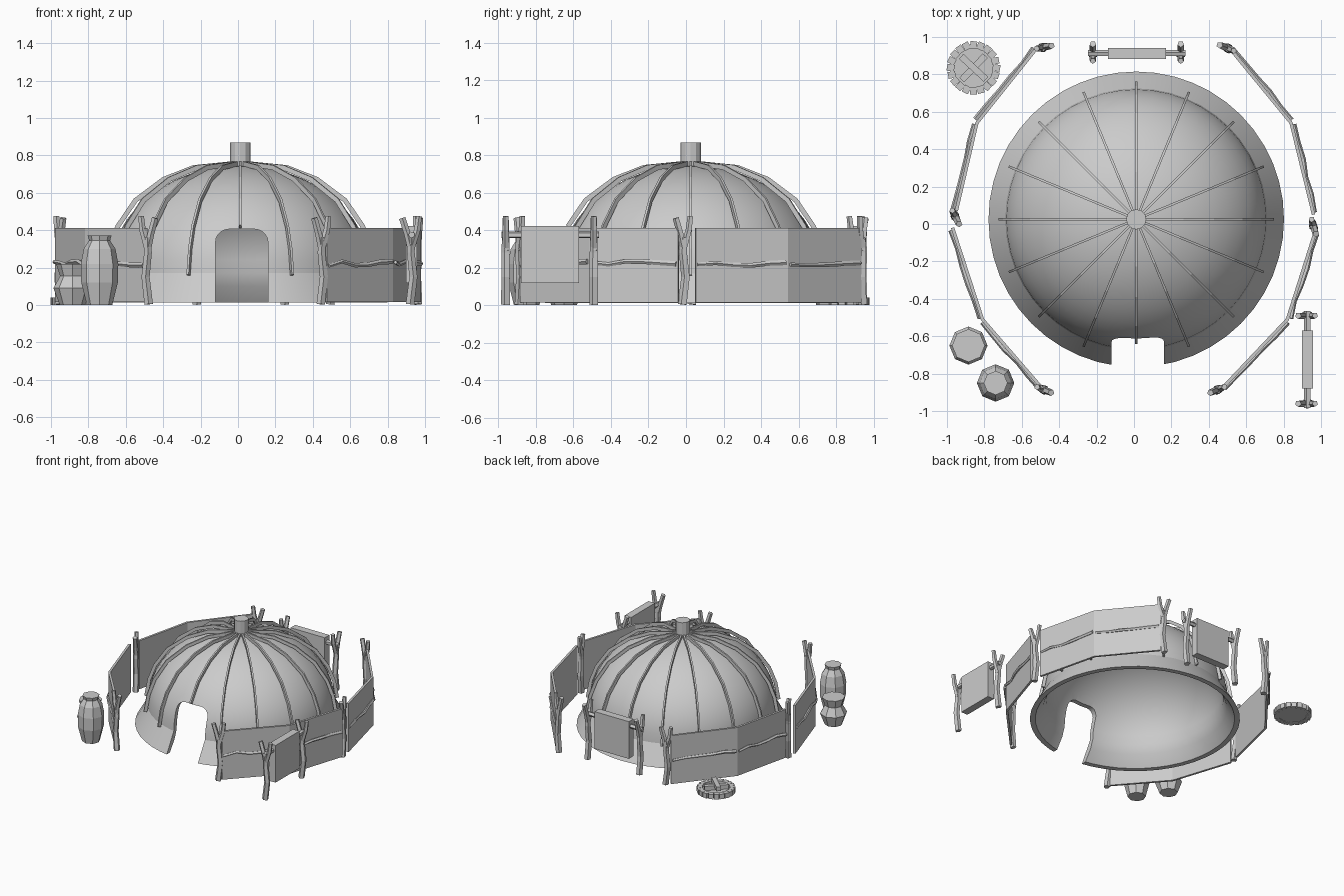
import bpy, bmesh, math, random
from mathutils import Vector, Matrix

random.seed(4)
if "Cube" in bpy.data.objects:
    bpy.data.objects.remove(bpy.data.objects["Cube"])

clay = bpy.data.materials.new("pale_grey")
clay.use_nodes = True
clay.diffuse_color = (0.6, 0.6, 0.6, 1)
clay.node_tree.nodes["Principled BSDF"].inputs["Base Color"].default_value = (0.6, 0.6, 0.6, 1)

CX, CY = 0.012, 0.025          # hut centre


def finish(name, bm):
    bmesh.ops.recalc_face_normals(bm, faces=bm.faces)
    mesh = bpy.data.meshes.new(name)
    bm.to_mesh(mesh)
    bm.free()
    mesh.materials.append(clay)
    ob = bpy.data.objects.new(name, mesh)
    bpy.context.collection.objects.link(ob)
    return ob


def activate(ob):
    bpy.ops.object.select_all(action="DESELECT")
    ob.select_set(True)
    bpy.context.view_layer.objects.active = ob


def box(bm, loc, size, turn=0.0):
    m = Matrix.Translation(loc) @ Matrix.Rotation(turn, 4, "Z") @ Matrix.Diagonal((*size, 1))
    return bmesh.ops.create_cube(bm, size=1, matrix=m)


def tube(bm, path, w, h, sides=5, ref=(0, 0, 1), taper=1.0):
    """Capped stick along a path; w and h are its half sizes."""
    path = [Vector(p) for p in path]
    rings, last = [], len(path) - 1
    for k, p in enumerate(path):
        t = (path[min(k + 1, last)] - path[max(k - 1, 0)]).normalized()
        side = t.cross(Vector(ref)).normalized()
        n = side.cross(t)
        s = 1 + (taper - 1) * k / last
        ring = []
        for i in range(sides):
            a = math.tau * (i + 0.5) / sides
            ring.append(bm.verts.new(p + s * (side * math.cos(a) * w + n * math.sin(a) * h)))
        rings.append(ring)
    for a, b in zip(rings, rings[1:]):
        for i in range(sides):
            j = (i + 1) % sides
            bm.faces.new((a[i], a[j], b[j], b[i]))
    bm.faces.new(rings[0])
    bm.faces.new(rings[-1])


def lathe(name, profile, segments, centre, closed=False):
    bm = bmesh.new()
    vs = [bm.verts.new((r, 0, z)) for r, z in profile]
    edges = [bm.edges.new(p) for p in zip(vs, vs[1:])]
    if closed:
        edges.append(bm.edges.new((vs[-1], vs[0])))
    bmesh.ops.spin(bm, geom=vs + edges, cent=(0, 0, 0), axis=(0, 0, 1),
                   angle=math.tau, steps=segments)
    bmesh.ops.remove_doubles(bm, verts=bm.verts, dist=0.0005)
    bmesh.ops.translate(bm, verts=bm.verts, vec=(*centre, 0))
    return finish(name, bm)


# Hut shell: sloped skirt and smooth dome, with inner surface
def arc(r, h, steps=12):
    angles = [math.pi / 2 * i / steps for i in range(steps + 1)]
    return [(r * math.cos(a), 0.17 + h * math.sin(a)) for a in angles]


shell = [(0.79, 0.012)] + arc(0.70, 0.575) + arc(0.665, 0.55)[::-1] + [(0.69, 0.10), (0.75, 0.012)]
hut = lathe("hut_shell", shell, 48, (CX, CY), closed=True)

# Doorway cut with rounded upper corners
bm = bmesh.new()
box(bm, (0.02, -0.7, 0.1525), (0.28, 0.7, 0.505))
top = [e for e in bm.edges if all(v.co.z > 0.4 for v in e.verts)
       and abs(e.verts[0].co.x - e.verts[1].co.x) < 0.01]
bmesh.ops.bevel(bm, geom=top, offset=0.07, segments=5, profile=0.5, affect="EDGES")
cutter = finish("doorway_cutter", bm)
cutter.hide_render = True
cut = hut.modifiers.new("doorway", "BOOLEAN")
cut.operation, cut.object = "DIFFERENCE", cutter
activate(hut)
bpy.ops.object.modifier_apply(modifier=cut.name)
bpy.data.objects.remove(cutter)
activate(hut)
bpy.ops.object.shade_smooth_by_angle(angle=math.radians(25))

# Roof ribs and smoke cap
rib = [(0.03, 0.757), (0.25, 0.735), (0.41, 0.672), (0.56, 0.56), (0.655, 0.42),
       (0.70, 0.30), (0.725, 0.16)]
bm = bmesh.new()
for k in range(16):
    a = math.tau * k / 16
    path = rib[:5] if k == 12 else rib
    tube(bm, [(CX + r * math.cos(a), CY + r * math.sin(a), z) for r, z in path],
         0.009, 0.018, sides=4)
finish("roof_ribs", bm)
lathe("smoke_cap", [(0, 0.72), (0.054, 0.72), (0.054, 0.868), (0, 0.868)], 12, (CX, CY))


# Forked posts: crooked trunk with two branches spreading along a direction
def post(name, x, y, along, spread=0.045):
    d = Vector((*along, 0)).normalized()
    p = Vector((x, y, 0))
    up = lambda s, z: p + d * s + Vector((0, 0, z))
    bm = bmesh.new()
    ref = (1, 0, 0)
    tube(bm, [up(0.008, 0.004), up(-0.010, 0.15), up(0.004, 0.28), up(0, 0.36)],
         0.026, 0.024, ref=ref, taper=0.85)
    tube(bm, [up(0, 0.29), up(spread * 0.45, 0.38), up(spread, 0.465)],
         0.02, 0.02, ref=ref, taper=0.9)
    tube(bm, [up(0, 0.31), up(-spread * 0.6, 0.40), up(-spread * 0.8, 0.475)],
         0.02, 0.02, ref=ref, taper=0.8)
    finish(name, bm)


# Fences: bent hide panels with crooked rails on the outside
def fence(name, pts):
    bm = bmesh.new()
    low = [bm.verts.new((x, y, 0.015)) for x, y in pts]
    high = [bm.verts.new((x, y, 0.412)) for x, y in pts]
    for i in range(len(pts) - 1):
        bm.faces.new((low[i], low[i + 1], high[i + 1], high[i]))
    panel = finish(name + "_panel", bm)
    thick = panel.modifiers.new("thickness", "SOLIDIFY")
    thick.thickness, thick.offset = 0.018, 0
    bm = bmesh.new()
    for a, b in zip(pts, pts[1:]):
        a, b = Vector((*a, 0)), Vector((*b, 0))
        out = (b - a).cross(Vector((0, 0, 1))).normalized()
        if out.dot(a + b) < 0:
            out.negate()
        path = []
        for i in range(6):
            path.append(a.lerp(b, 0.02 + 0.96 * i / 5) + out * random.uniform(0.008, 0.02)
                        + Vector((0, 0, 0.222 + random.uniform(-0.012, 0.012))))
        tube(bm, path, 0.014, 0.015, taper=0.7)
    finish(name + "_rails", bm)


fence("front_right_fence", [(-0.49, -0.88), (-0.81, -0.51), (-0.97, -0.02)])
fence("back_right_fence", [(-0.95, 0.07), (-0.84, 0.54), (-0.52, 0.94)])
fence("back_left_fence", [(0.52, 0.93), (0.84, 0.54), (0.96, 0.05)])
fence("front_left_fence", [(0.97, -0.04), (0.82, -0.51), (0.47, -0.88)])
post("front_right_post", -0.485, -0.885, (1, -0.4))
post("back_right_post", -0.485, 0.945, (1, 0.2))
post("back_left_post", 0.50, 0.94, (-1, 0.4))
post("front_left_post", 0.45, -0.885, (-1, -0.4))
post("right_middle_post", -0.955, 0.04, (0.5, -1))
post("left_middle_post", 0.96, -0.01, (0.3, -1))


# Drying racks: two forked posts, a crossbar and a folded hide
def rack(name, x, y, along):
    d = Vector((*along, 0))
    across = (-along[1], along[0])
    c = Vector((x, y, 0))
    for side, s in (("first", -0.235), ("second", 0.235)):
        p = c + d * s
        post(name + "_" + side + "_post", p.x, p.y, across, spread=0.05)
    bm = bmesh.new()
    tube(bm, [c + d * s + Vector((0, 0, 0.375)) for s in (-0.26, 0, 0.26)], 0.018, 0.018)
    finish(name + "_crossbar", bm)
    bm = bmesh.new()
    box(bm, c + Vector((0, 0, 0.27)), (0.31, 0.06, 0.305), math.atan2(along[1], along[0]))
    finish(name + "_hide", bm)


rack("back_rack", 0.015, 0.912, (1, 0))
rack("front_left_rack", 0.928, -0.725, (0, 1))

# Clay jars
lathe("tall_jar", [(0, 0), (0.068, 0), (0.098, 0.12), (0.1, 0.22), (0.085, 0.3),
                   (0.056, 0.345), (0.064, 0.372), (0, 0.372)], 8, (-0.74, -0.85))
lathe("short_jar", [(0, 0), (0.068, 0), (0.102, 0.09), (0.066, 0.155),
                    (0.088, 0.22), (0, 0.22)], 8, (-0.885, -0.65))

# Campfire: stone ring, ash bed and crossed logs
FX, FY = -0.858, 0.835
bm = bmesh.new()
for k in range(20):
    a = math.tau * k / 20
    box(bm, (FX + 0.122 * math.cos(a), FY + 0.122 * math.sin(a), 0.021),
        (0.04, 0.036, 0.04), a + random.uniform(-0.2, 0.2))
finish("fire_stones", bm)
lathe("ash_bed", [(0, 0.004), (0.118, 0.004), (0.118, 0.022), (0, 0.022)], 16, (FX, FY))
bm = bmesh.new()
for turn, z in ((0.8, 0.04), (-0.75, 0.062)):
    box(bm, (FX, FY, z), (0.18, 0.035, 0.035), turn)
finish("fire_logs", bm)
